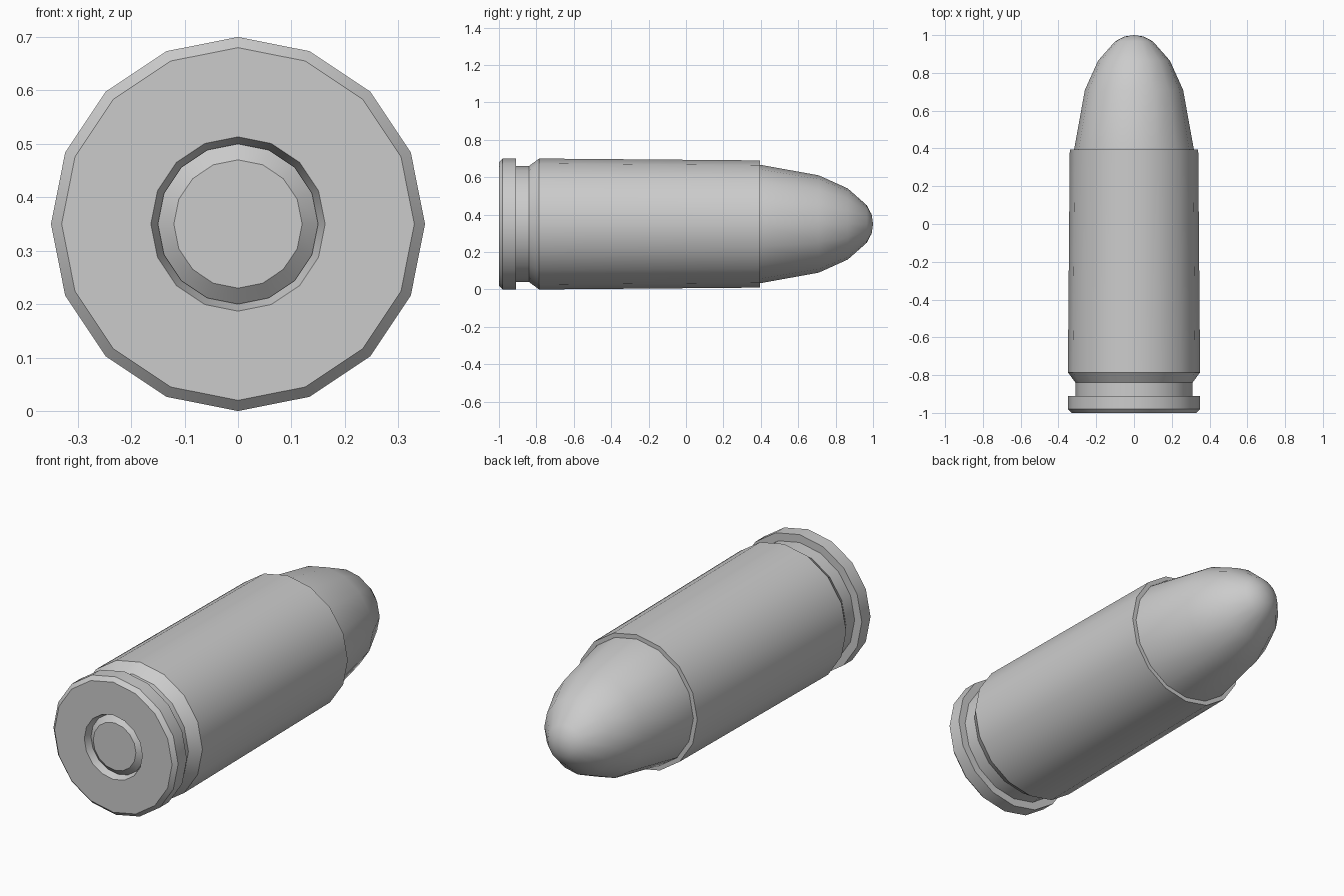
import bpy, bmesh
from math import sin, cos, pi, radians

cube = bpy.data.objects.get("Cube")
if cube:
    bpy.data.objects.remove(cube)

SIDES = 16
AXIS_HEIGHT = 0.35

grey = bpy.data.materials.new("plain grey")
grey.use_nodes = True
colour = (0.6, 0.6, 0.6, 1)
grey.diffuse_color = colour
grey.node_tree.nodes["Principled BSDF"].inputs["Base Color"].default_value = colour


def lathe(name, profile):
    """Revolve (radius, y) points about the lengthwise axis; radius 0 makes a pole."""
    bm = bmesh.new()
    rings = []
    for r, y in profile:
        count = SIDES if r > 0 else 1
        rings.append([bm.verts.new((r * sin(2 * pi * i / SIDES), y,
                                    AXIS_HEIGHT + r * cos(2 * pi * i / SIDES)))
                      for i in range(count)])
    for a, b in zip(rings, rings[1:]):
        for i in range(SIDES):
            j = (i + 1) % SIDES
            corners = [a[i % len(a)], a[j % len(a)], b[j % len(b)], b[i % len(b)]]
            bm.faces.new(list(dict.fromkeys(corners)))
    # Close open ends with flat caps
    for ring in (rings[0], rings[-1]):
        if len(ring) > 1:
            bm.faces.new(ring)
    bmesh.ops.recalc_face_normals(bm, faces=bm.faces)
    mesh = bpy.data.meshes.new(name)
    bm.to_mesh(mesh)
    bm.free()
    mesh.materials.append(grey)
    obj = bpy.data.objects.new(name, mesh)
    bpy.context.collection.objects.link(obj)
    bpy.ops.object.select_all(action="DESELECT")
    obj.select_set(True)
    bpy.context.view_layer.objects.active = obj
    bpy.ops.object.shade_smooth_by_angle(angle=radians(30))
    return obj


# Case: pocket floor, rim, groove, shoulder, tapered wall and mouth
lathe("case", [(0, -0.96), (0.15, -0.96), (0.163, -1), (0.33, -1), (0.35, -0.98),
               (0.35, -0.91), (0.31, -0.91), (0.31, -0.84), (0.35, -0.785),
               (0.34, 0.395), (0.318, 0.395), (0.318, 0.37), (0, 0.37)])

# Primer: chamfered disc in the pocket
lathe("primer", [(0.12, -0.99), (0.15, -0.965), (0.15, -0.95)])

# Bullet: rounded nose seated in the mouth
lathe("bullet", [(0.319, 0.36), (0.317, 0.395), (0.26, 0.71), (0.19, 0.865),
                 (0.1, 0.967), (0.05, 0.993), (0, 1)])
